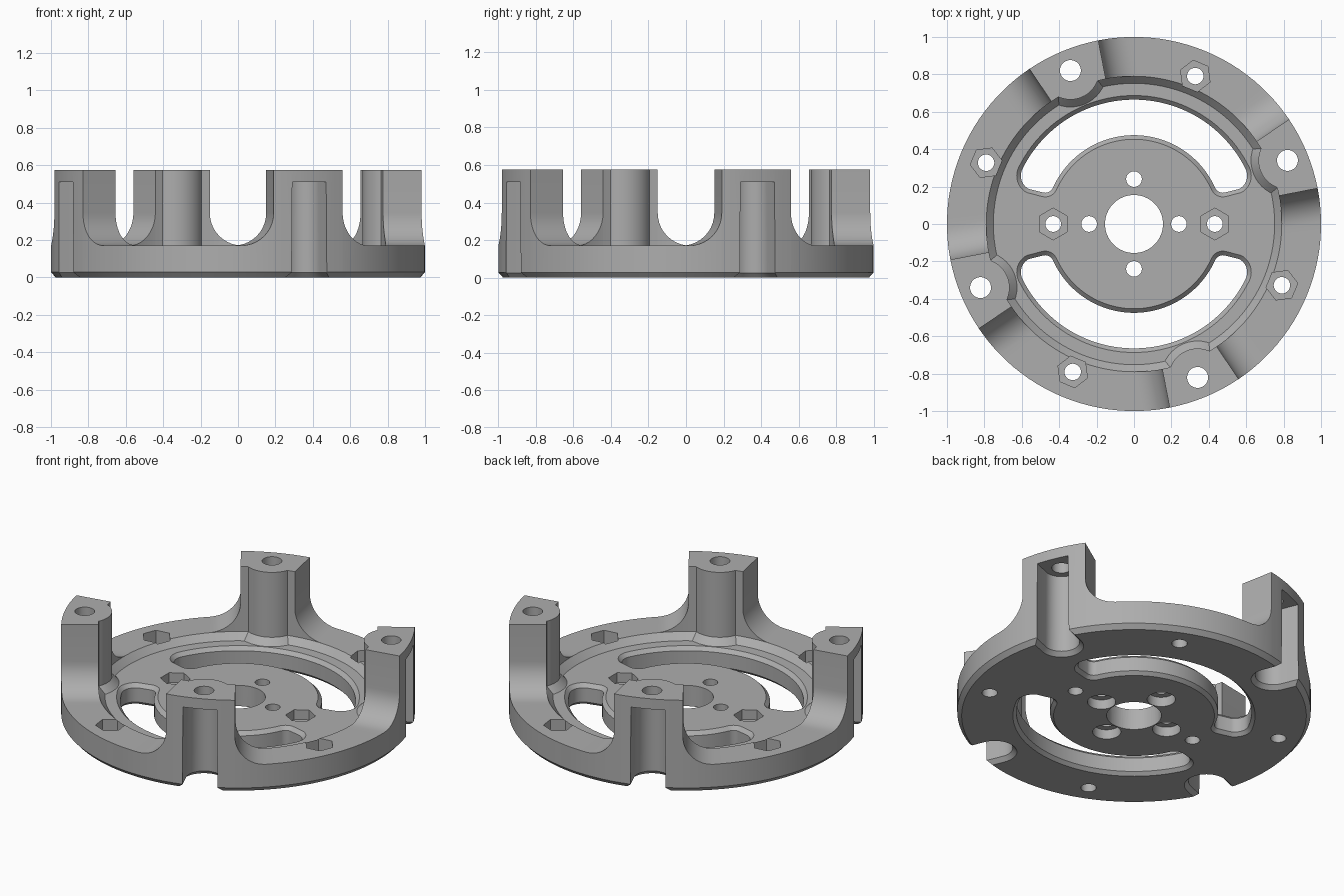
import bpy, bmesh, math
from math import sin, cos, asin, radians, pi

if "Cube" in bpy.data.objects:
    bpy.data.objects.remove(bpy.data.objects["Cube"])

POSTS = [radians(22.5 + 90 * k) for k in range(4)]
RING, FLOOR, TOP = 0.17, 0.13, 0.575      # rim height, recess height, post height
POST_R = 0.888                            # radius of the post hole centres

grey = bpy.data.materials.new("satin_grey")
grey.diffuse_color = (0.42, 0.42, 0.42, 1)
grey.use_nodes = True
grey.node_tree.nodes["Principled BSDF"].inputs["Base Color"].default_value = grey.diffuse_color


def make_object(name, bm):
    bmesh.ops.recalc_face_normals(bm, faces=bm.faces)
    me = bpy.data.meshes.new(name)
    bm.to_mesh(me)
    bm.free()
    ob = bpy.data.objects.new(name, me)
    bpy.context.collection.objects.link(ob)
    me.materials.append(grey)
    return ob


def loft(bm, sections):
    """Closed solid through (outline, z) sections of equal point count."""
    rings = [[bm.verts.new((x, y, z)) for x, y in pts] for pts, z in sections]
    n = len(rings[0])
    for a, b in zip(rings, rings[1:]):
        for i in range(n):
            j = (i + 1) % n
            bm.faces.new((a[i], a[j], b[j], b[i]))
    bm.faces.new(rings[0][::-1])
    bm.faces.new(rings[-1])


def arc(cx, cy, r, a0, a1, n):
    return [(cx + r * cos(a0 + (a1 - a0) * i / n), cy + r * sin(a0 + (a1 - a0) * i / n))
            for i in range(n + 1)]


def turn(pts, a):
    return [(x * cos(a) - y * sin(a), x * sin(a) + y * cos(a)) for x, y in pts]


def hole(bm, r, dist, ang, z0, z1, n=32, spin=0.0):
    pts = arc(dist * cos(ang), dist * sin(ang), r, spin, spin + 2 * pi, n)[:-1]
    loft(bm, [(pts, z0), (pts, z1)])


def boolean(ob, tool, op):
    mod = ob.modifiers.new(op, 'BOOLEAN')
    mod.operation, mod.solver, mod.object = op, 'EXACT', tool
    bpy.context.view_layer.objects.active = ob
    bpy.ops.object.modifier_apply(modifier=mod.name)
    bpy.data.objects.remove(tool)


# Turned plate whose rim rises into four filleted posts
HALF, FIL, SEG = radians(11.5), 0.175, 10
stations = []                             # (inner angle, outer angle, rim height)
for p in POSTS:
    fillet = []
    for i in range(SEG + 1):
        t = pi / 2 * i / SEG
        w, z = FIL * (1 - sin(t)), RING + FIL * (1 - cos(t))
        fillet.append((HALF + asin(w / 0.79), HALF + asin(w), z))
    stations += [(p - a, p - b, z) for a, b, z in fillet]
    stations += [(p - HALF + HALF * i / 4,) * 2 + (TOP,) for i in range(9)]
    stations += [(p + a, p + b, z) for a, b, z in reversed(fillet)]
    s0, s1 = fillet[0][0], fillet[0][1]
    for i in range(1, 16):
        f = i / 16
        stations.append((p + s0 + (pi / 2 - 2 * s0) * f, p + s1 + (pi / 2 - 2 * s1) * f, RING))

bm = bmesh.new()
loops = []
for ai, ao, z in stations:
    prof = [(0, 0, ai), (0.975, 0, ao), (1, 0.028, ao), (1, z, ao), (0.79, z, ai),
            (0.79, RING, ai), (0.752, FLOOR, ai), (0, FLOOR, ai)]
    loops.append([bm.verts.new((r * cos(a), r * sin(a), h)) for r, h, a in prof])
for a, b in zip(loops, loops[1:] + loops[:1]):
    for i in range(7):
        bm.faces.new((a[i], b[i], b[i + 1], a[i + 1]))
bmesh.ops.remove_doubles(bm, verts=bm.verts, dist=1e-5)
body = make_object("mount_body", bm)

# Rounded bosses on the inner side of the posts, with a sloped skirt
bm = bmesh.new()
for p in POSTS:
    half = lambda r: turn(arc(POST_R, 0, r, pi / 2, 3 * pi / 2, 24), p)
    loft(bm, [(half(0.195), 0.06), (half(0.195), FLOOR), (half(0.155), RING), (half(0.155), TOP)])
boolean(body, make_object("post_bosses", bm), 'UNION')


# Curved slot outline, grown by d
def slot(d):
    right = (arc(0.475, 0.212, 0.045 + d, radians(-156), radians(-75), 10)
             + arc(0.525, 0.258, 0.08 + d, radians(-62), radians(26), 10))
    left = [(-x, y) for x, y in reversed(right)]
    outer = arc(0, 0, 0.665 + d, radians(28), radians(152), 40)
    hub = arc(0, 0, 0.475 - d, radians(154), radians(26), 40)
    return right + outer + left + hub


# Screw channel outline, open to the outside of a post
def channel(r, p):
    return turn(arc(POST_R, 0, r, pi / 2, 3 * pi / 2, 20) + [(1.1, -r), (1.1, r)], p)


# Through cuts: slots, centre bore, screw holes and post channels
bm = bmesh.new()
for a in (0, pi):
    loft(bm, [(turn(slot(d), a), z) for d, z in
              ((0.03, -0.01), (0, 0.02), (0, FLOOR - 0.022), (0.03, FLOOR + 0.008))])
hole(bm, 0.155, 0, 0, -0.1, 0.3, 64)
for k in range(4):
    hole(bm, 0.042, 0.24, k * pi / 2, -0.1, 0.3)
    hole(bm, 0.044, 0.856, POSTS[k] + pi / 4, -0.1, 0.3)
for a in (0, pi):
    hole(bm, 0.042, 0.432, a, -0.1, 0.3)
for p in POSTS:
    loft(bm, [(channel(r, p), z) for r, z in
              ((0.135, -0.01), (0.102, 0.025), (0.098, 0.51))])
boolean(body, make_object("through_cuts", bm), 'DIFFERENCE')

# Pockets: hex nut seats, counterbores below and post screw holes
bm = bmesh.new()
for a, dist in [(0, 0.432), (pi, 0.432)] + [(p + pi / 4, 0.856) for p in POSTS]:
    hole(bm, 0.085, dist, a, 0.07, 0.3, 6, a + pi / 6)
for k in range(4):
    hole(bm, 0.08, 0.24, k * pi / 2, -0.1, 0.06)
    hole(bm, 0.056, POST_R, POSTS[k], 0.4, 0.7)
boolean(body, make_object("pockets", bm), 'DIFFERENCE')

# Smooth curved walls, keep machined edges crisp
bpy.ops.object.select_all(action='DESELECT')
body.select_set(True)
bpy.context.view_layer.objects.active = body
bpy.ops.object.shade_smooth_by_angle(angle=radians(25))
